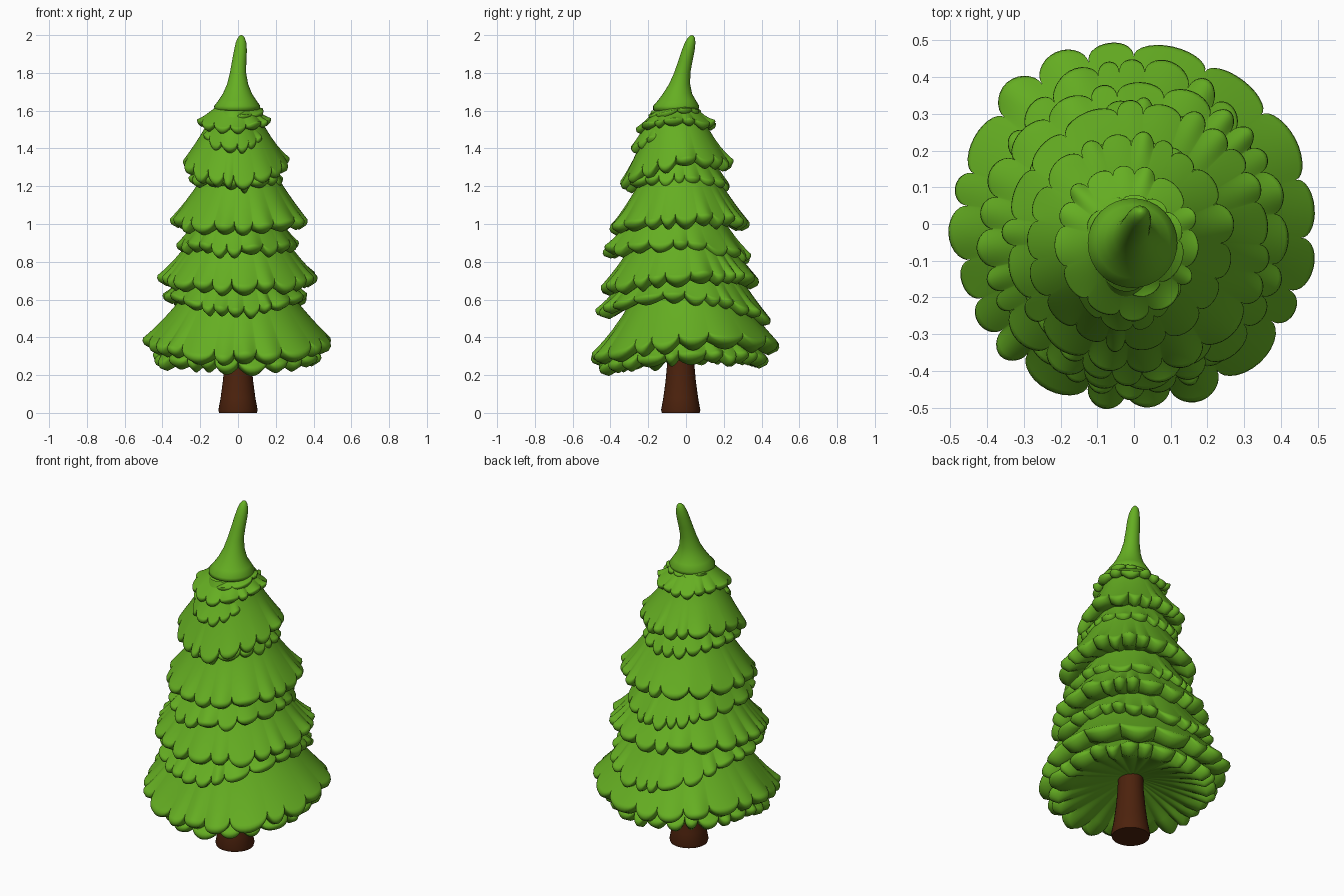
import bpy, bmesh, math, random
from mathutils import Vector

random.seed(7)
if "Cube" in bpy.data.objects:
    bpy.data.objects.remove(bpy.data.objects["Cube"], do_unlink=True)


def material(name, rgb):
    m = bpy.data.materials.new(name)
    m.use_nodes = True
    m.diffuse_color = (*rgb, 1)
    m.node_tree.nodes["Principled BSDF"].inputs["Base Color"].default_value = (*rgb, 1)
    return m


GREEN = material("leaf green", (0.13, 0.425, 0.016))
BROWN = material("bark brown", (0.073, 0.016, 0.004))


def loft(name, rings, mat, caps=(), angle=75):
    """Skin equal-length closed rings; caps lists the ring indices to fill."""
    bm = bmesh.new()
    loops = [[bm.verts.new(p) for p in ring] for ring in rings]
    n = len(loops[0])
    for a, b in zip(loops, loops[1:]):
        for i in range(n):
            j = (i + 1) % n
            bm.faces.new((a[i], a[j], b[j], b[i]))
    for c in caps:
        bm.faces.new(loops[c])
    bmesh.ops.recalc_face_normals(bm, faces=bm.faces)
    mesh = bpy.data.meshes.new(name)
    bm.to_mesh(mesh)
    bm.free()
    mesh.materials.append(mat)
    ob = bpy.data.objects.new(name, mesh)
    bpy.context.collection.objects.link(ob)
    bpy.ops.object.select_all(action="DESELECT")
    ob.select_set(True)
    bpy.context.view_layer.objects.active = ob
    bpy.ops.object.shade_smooth_by_angle(angle=math.radians(angle))
    return ob


def ellipse(cx, cy, z, rx, ry, n=32):
    return [Vector((cx + rx * math.cos(2 * math.pi * i / n),
                    cy + ry * math.sin(2 * math.pi * i / n), z)) for i in range(n)]


def lobe_samples(count, steps=14):
    """Angle, roundness, length and lift for points along a scalloped rim."""
    widths = [random.uniform(0.6, 1.5) for _ in range(count)]
    scale = 2 * math.pi / sum(widths)
    start, out = random.uniform(0, 6), []
    for w in widths:
        length, lift = random.uniform(-0.02, 0.05), random.uniform(-0.024, 0.012)
        for k in range(steps):
            u = -math.cos(math.pi * k / steps)
            f = math.sqrt(max(0, 1 - u * u))
            out.append((start + w * scale * (u + 1) / 2, f, length * f, lift * f ** 3))
        start += w * scale
    return out


def skirt(name, cx, cy, rx, ry, front, side, back, top, inner, lobes):
    """A drooping ring of rounded boughs with a pleated underside."""
    samples = lobe_samples(lobes)
    notch, thick = 0.18 if rx < 0.3 else 0.15, 0.008 + 0.018 * rx

    def point(sample, t, r_in, z_in, drop, puff, bend):
        a, f, length, lift = sample
        c, s = math.cos(a), math.sin(a)
        rim = side + (back - front) / 2 * s + ((back + front) / 2 - side) * s * s
        reach = t * (1 - notch * (1 - f) * t ** 3 - 0.04 * t + length * t)
        k = r_in + (1 - r_in) * reach
        z = z_in + (rim - z_in) * reach ** bend
        swell = (puff * f ** 3 + lift) * t ** 3
        return Vector((cx + c * (rx * k + swell * 0.3),
                       cy + s * (ry * k + swell * 0.3), z + swell - drop))

    rings = []
    for t in (0, 0.2, 0.4, 0.6, 0.75, 0.87, 0.95, 0.985):
        rings.append([point(q, t, inner, top, 0, thick * 1.2, 0.82) for q in samples])
    rings.append([point(q, 1, inner, top, thick * 0.35, thick * 0.8, 0.82) for q in samples])
    rings.append([point(q, 0.98, inner, top, thick, 0, 0.82) for q in samples])
    # Underside rises gently back towards the trunk
    roof = max(front, side, back) + 0.15 * rx
    for t in (0.9, 0.7, 0.4, 0.0):
        rings.append([point(q, t, 0.12, roof, thick * t, -thick * 2, 0.9) for q in samples])
    return loft(name, rings, GREEN)


# Flared trunk
loft("trunk", [ellipse(0, -0.028, z, r, r) for z, r in
               ((0, 0.1), (0.015, 0.104), (0.08, 0.092), (0.17, 0.08),
                (0.28, 0.07), (0.6, 0.06))], BROWN, caps=(0, -1), angle=40)

# Bough tiers: centre x, y, radii x, y, rim height front, side, back, top height, inner ratio, lobes
TIERS = {
    "bottom_under_boughs": (0, -0.01, 0.45, 0.455, 0.23, 0.28, 0.28, 0.6, 0.45, 25),
    "bottom_boughs": (0, 0, 0.51, 0.51, 0.265, 0.37, 0.35, 0.72, 0.45, 20),
    "low_under_boughs": (-0.01, -0.01, 0.385, 0.47, 0.52, 0.61, 0.48, 0.84, 0.5, 24),
    "low_boughs": (0, -0.03, 0.43, 0.425, 0.65, 0.7, 0.7, 1.02, 0.45, 23),
    "middle_under_boughs": (0, -0.05, 0.325, 0.39, 0.85, 0.88, 0.82, 1.13, 0.5, 22),
    "middle_boughs": (0.01, -0.035, 0.37, 0.375, 0.96, 1.01, 1.0, 1.32, 0.45, 20),
    "high_under_boughs": (-0.01, -0.045, 0.25, 0.285, 1.2, 1.23, 1.2, 1.43, 0.5, 18),
    "high_boughs": (-0.015, -0.05, 0.285, 0.3, 1.2, 1.32, 1.31, 1.58, 0.45, 18),
    "top_under_boughs": (-0.02, -0.065, 0.17, 0.235, 1.39, 1.46, 1.41, 1.6, 0.5, 15),
    "top_boughs": (-0.02, -0.05, 0.2, 0.215, 1.5, 1.54, 1.52, 1.65, 0.36, 14),
    "crown_boughs": (0, -0.055, 0.14, 0.14, 1.56, 1.6, 1.6, 1.65, 0.4, 10),
}
for tier_name, spec in TIERS.items():
    skirt(tier_name, *spec)

# Bent, tapering tip with a soft bulging foot
TIP = ((1.59, -0.005, -0.055, 0.09), (1.605, -0.005, -0.054, 0.12), (1.625, -0.004, -0.052, 0.122),
       (1.655, -0.003, -0.048, 0.1), (1.69, -0.003, -0.045, 0.077), (1.74, -0.002, -0.034, 0.056),
       (1.8, 0, -0.02, 0.043),
       (1.86, 0.006, -0.004, 0.038), (1.92, 0.013, 0.012, 0.034), (1.96, 0.016, 0.022, 0.028),
       (1.985, 0.017, 0.028, 0.019), (1.997, 0.018, 0.031, 0.009), (2, 0.018, 0.032, 0.002))
loft("tree_tip", [ellipse(x, y, z, r, r) for z, x, y, r in TIP], GREEN, caps=(0, -1))
